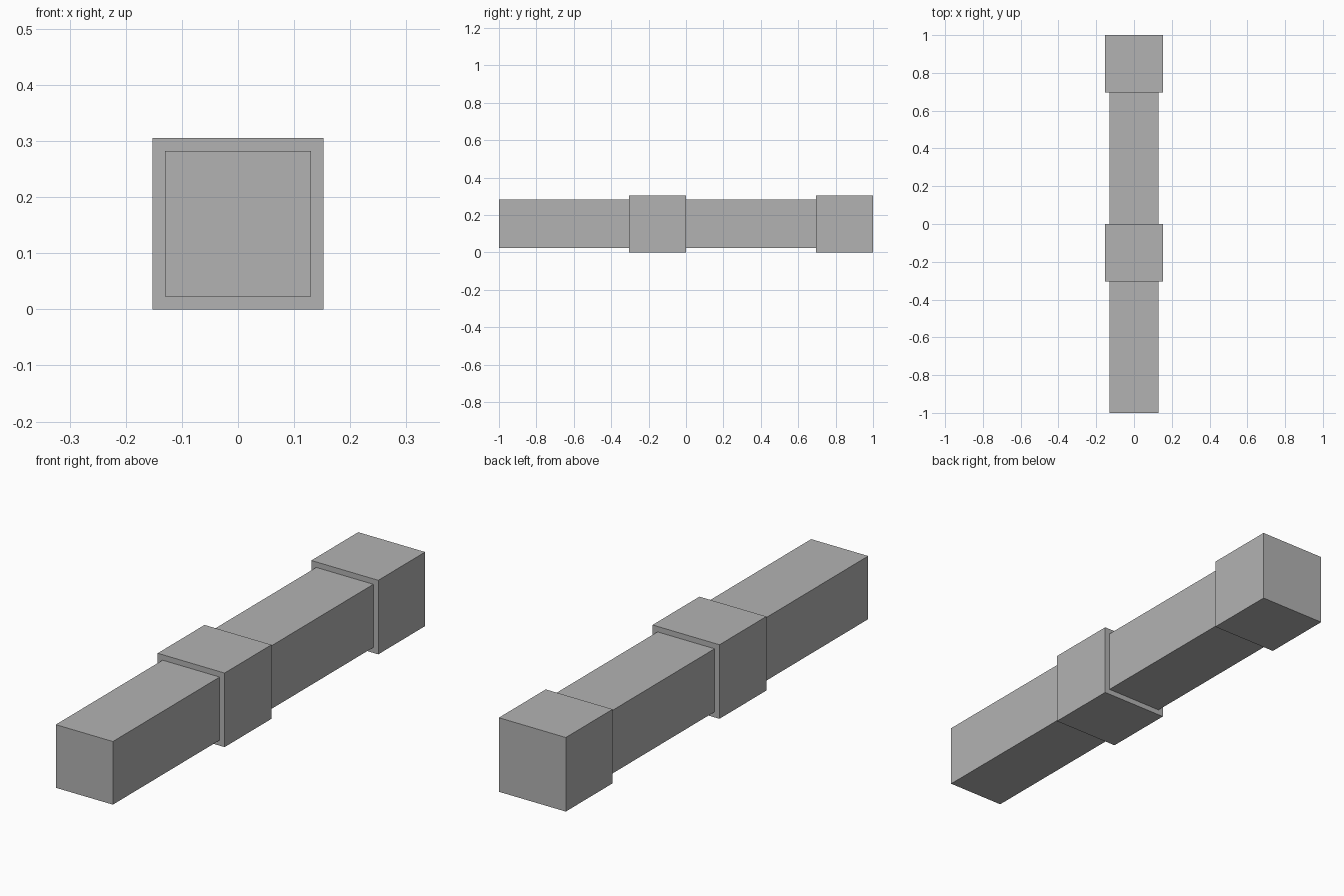
import bpy

cube = bpy.data.objects.get("Cube")
if cube:
    bpy.data.objects.remove(cube, do_unlink=True)

# Single plain grey
grey = bpy.data.materials.new("plain grey")
grey.use_nodes = True
colour = (0.45, 0.45, 0.45, 1)
grey.diffuse_color = colour
grey.node_tree.nodes["Principled BSDF"].inputs["Base Color"].default_value = colour

COLLAR = 0.305   # collar width, height and length
SHAFT = 0.26     # shaft width and height


def block(name, size, y0, y1):
    """Square bar running along y from y0 to y1, centred in the collar height."""
    bpy.ops.mesh.primitive_cube_add(size=1, location=(0, (y0 + y1) / 2, COLLAR / 2))
    obj = bpy.context.object
    obj.name = name
    obj.scale = (size, y1 - y0, size)
    bpy.ops.object.transform_apply(location=False, rotation=False, scale=True)
    obj.data.materials.append(grey)


# Two identical segments, each a shaft ending in a wider collar
for label, start in (("front", -1.0), ("back", 0.0)):
    end = start + 1.0
    block(label + "_shaft", SHAFT, start, end - COLLAR)
    block(label + "_collar", COLLAR, end - COLLAR, end)
